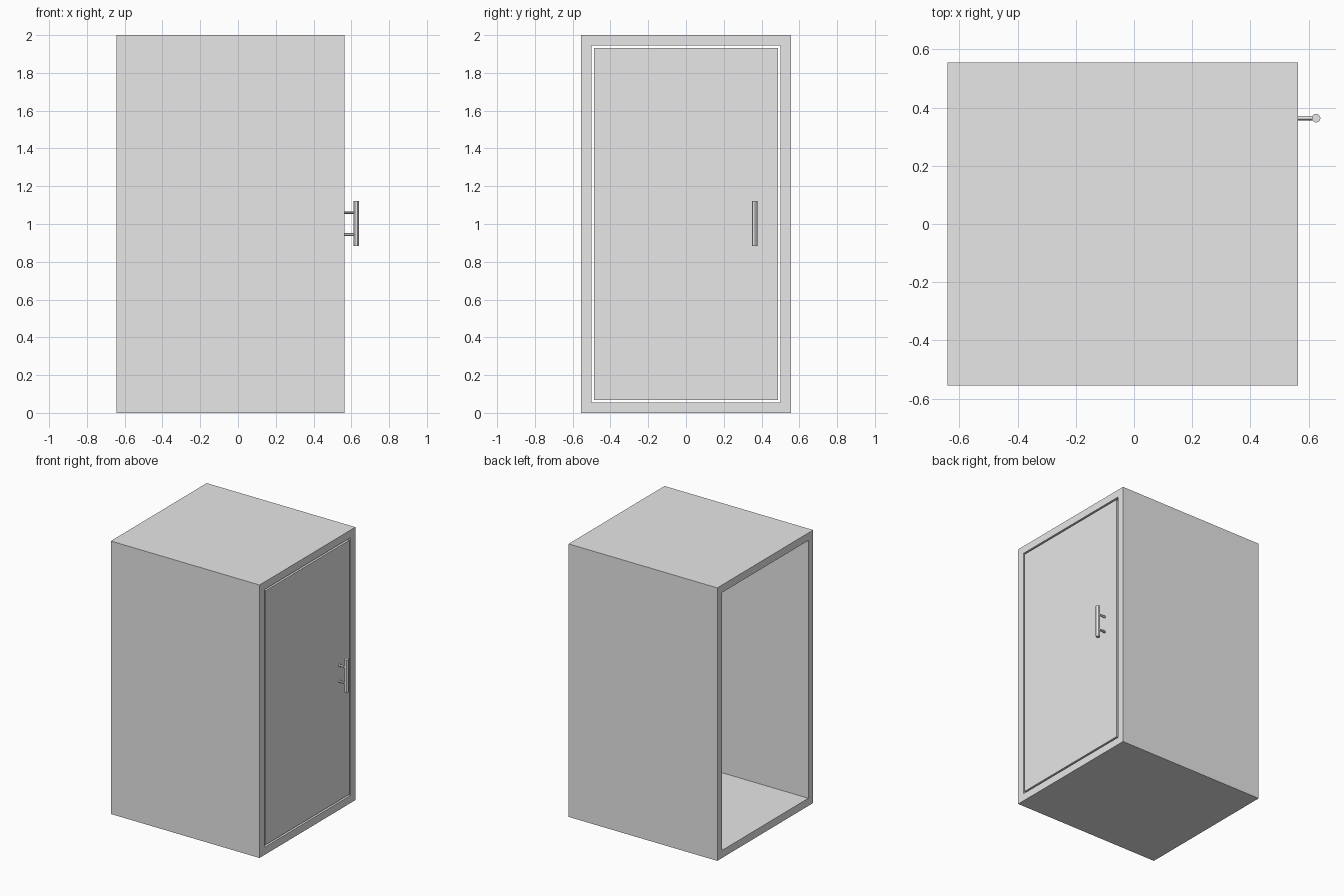
import bpy
import bmesh
from math import pi
from mathutils import Matrix, Vector

cube = bpy.data.objects.get("Cube")
if cube:
    bpy.data.objects.remove(cube, do_unlink=True)

grey = bpy.data.materials.new("plain grey")
grey.use_nodes = True
colour = (0.8, 0.8, 0.8, 1.0)
grey.diffuse_color = colour
grey.node_tree.nodes["Principled BSDF"].inputs["Base Color"].default_value = colour


def make_object(name, bm):
    mesh = bpy.data.meshes.new(name)
    bm.to_mesh(mesh)
    bm.free()
    mesh.materials.append(grey)
    obj = bpy.data.objects.new(name, mesh)
    bpy.context.collection.objects.link(obj)
    return obj


def box(name, low, high):
    low, high = Vector(low), Vector(high)
    bm = bmesh.new()
    place = Matrix.Translation((low + high) / 2) @ Matrix.Diagonal((*(high - low), 1))
    bmesh.ops.create_cube(bm, size=1, matrix=place)
    return make_object(name, bm)


def rod(name, centre, radius, length, along_x=False):
    bm = bmesh.new()
    place = Matrix.Translation(centre)
    if along_x:
        place = place @ Matrix.Rotation(pi / 2, 4, "Y")
    bmesh.ops.create_cone(bm, cap_ends=True, segments=12, radius1=radius,
                          radius2=radius, depth=length, matrix=place)
    obj = make_object(name, bm)
    bpy.ops.object.select_all(action="DESELECT")
    obj.select_set(True)
    bpy.context.view_layer.objects.active = obj
    bpy.ops.object.shade_smooth_by_angle()
    return obj


BACK, FACE = -0.642, 0.563
HALF_WIDTH, HEIGHT, WALL = 0.555, 2.0, 0.056


# Cabinet shell: a rectangular tube open at both x ends
def ring(bm, x, inset):
    y = HALF_WIDTH - inset
    corners = ((-y, inset), (y, inset), (y, HEIGHT - inset), (-y, HEIGHT - inset))
    return [bm.verts.new((x, cy, cz)) for cy, cz in corners]


bm = bmesh.new()
rings = [ring(bm, BACK, 0), ring(bm, FACE, 0), ring(bm, FACE, WALL), ring(bm, BACK, WALL)]
for a, b in zip(rings, rings[1:] + rings[:1]):
    for i in range(4):
        j = (i + 1) % 4
        bm.faces.new((a[i], a[j], b[j], b[i]))
bmesh.ops.recalc_face_normals(bm, faces=bm.faces)
make_object("cabinet_shell", bm)

# Door, flush with the shell and separated from it by a narrow gap
edge = WALL + 0.013
box("door", (FACE - 0.05, edge - HALF_WIDTH, edge),
    (FACE, HALF_WIDTH - edge, HEIGHT - edge))

# Handle: upright bar on two posts
bar_x, bar_y, bar_z = 0.626, 0.364, 1.003
rod("handle_bar", (bar_x, bar_y, bar_z), 0.015, 0.24)
for name, side in (("lower", -1), ("upper", 1)):
    rod(f"{name}_handle_post", ((FACE + bar_x) / 2, bar_y, bar_z + side * 0.059),
        0.008, bar_x - FACE, along_x=True)
